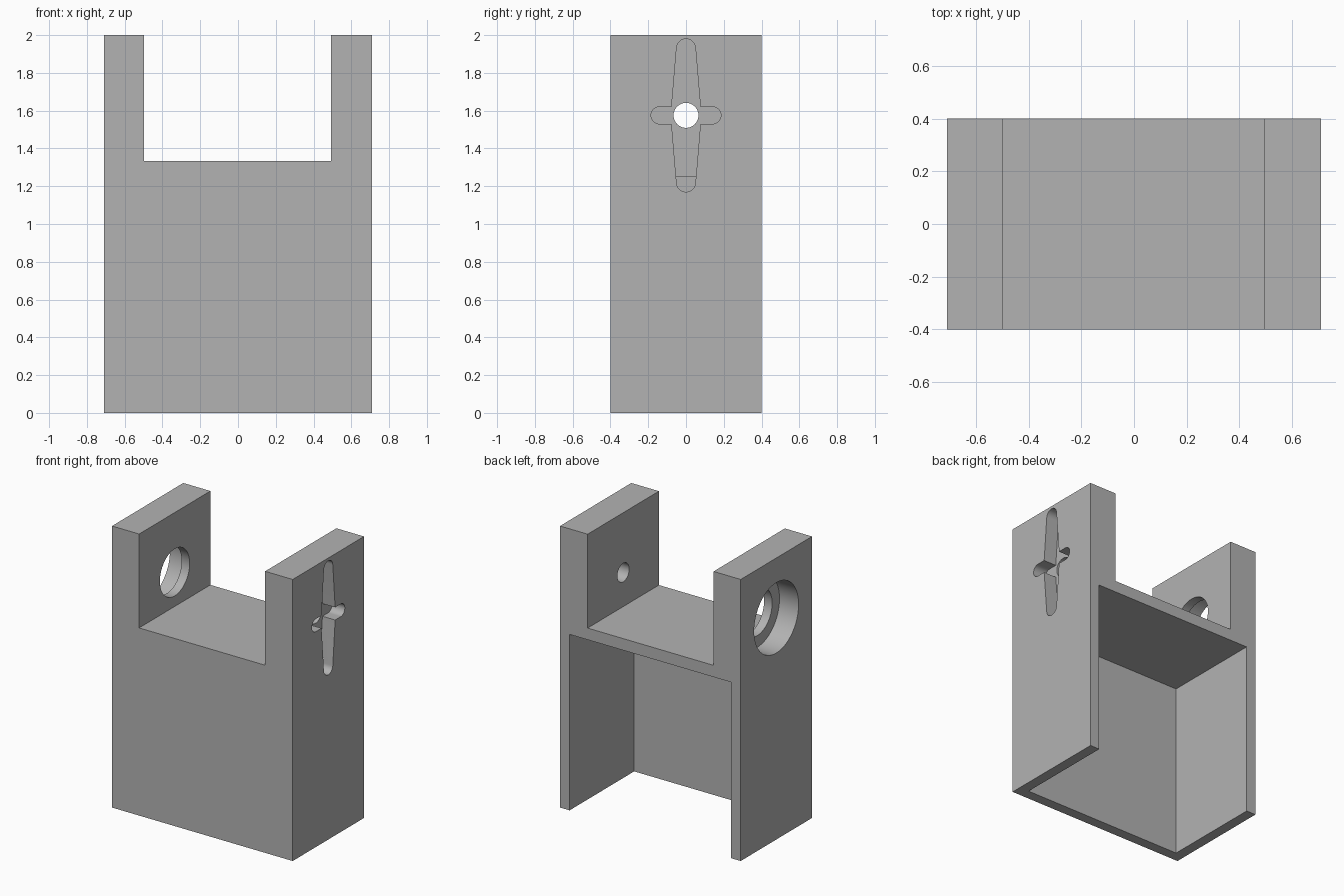
import bpy
import bmesh
from math import cos, sin, pi, radians

cube = bpy.data.objects.get("Cube")
if cube:
    bpy.data.objects.remove(cube, do_unlink=True)

WIDTH, DEPTH, HEIGHT = 1.42, 0.8, 2.0
FLOOR_Z, WALL, ROOF = 1.333, 0.075, 0.083
INNER_L, INNER_R = -0.497, 0.493
AXIS_Z = 1.575
X = WIDTH / 2
Y = DEPTH / 2

grey = bpy.data.materials.new("plain_grey")
grey.use_nodes = True
colour = (0.45, 0.45, 0.45, 1)
grey.diffuse_color = colour
grey.node_tree.nodes["Principled BSDF"].inputs["Base Color"].default_value = colour


def prism(name, points, offset):
    """Solid made by sweeping a closed 3D outline along an offset."""
    bm = bmesh.new()
    face = bm.faces.new([bm.verts.new(p) for p in points])
    swept = bmesh.ops.extrude_face_region(bm, geom=[face])
    verts = [v for v in swept["geom"] if isinstance(v, bmesh.types.BMVert)]
    bmesh.ops.translate(bm, verts=verts, vec=offset)
    bmesh.ops.recalc_face_normals(bm, faces=bm.faces)
    mesh = bpy.data.meshes.new(name)
    bm.to_mesh(mesh)
    bm.free()
    mesh.materials.append(grey)
    obj = bpy.data.objects.new(name, mesh)
    bpy.context.collection.objects.link(obj)
    return obj


def arc(cy, cz, r, start, end, steps):
    return [(cy + r * cos(radians(start + (end - start) * i / steps)),
             cz + r * sin(radians(start + (end - start) * i / steps)))
            for i in range(steps + 1)]


def cut(name, outline, x0, x1):
    """Subtract an outline in (y, z), centred on the axle, from x0 to x1."""
    cutter = prism(name, [(x0, y, AXIS_Z + z) for y, z in outline], (x1 - x0, 0, 0))
    subtract(cutter)


def subtract(cutter):
    cutter.hide_render = True
    mod = body.modifiers.new(cutter.name, "BOOLEAN")
    mod.operation = "DIFFERENCE"
    mod.solver = "EXACT"
    mod.object = cutter
    bpy.context.view_layer.objects.active = body
    bpy.ops.object.modifier_apply(modifier=mod.name)
    bpy.data.objects.remove(cutter, do_unlink=True)


# U-shaped bracket body
profile = [(-X, 0), (X, 0), (X, HEIGHT), (INNER_R, HEIGHT), (INNER_R, FLOOR_Z),
           (INNER_L, FLOOR_Z), (INNER_L, HEIGHT), (-X, HEIGHT)]
body = prism("bracket_body", [(x, -Y, z) for x, z in profile], (0, DEPTH, 0))

# Cavity open at the back and bottom
inner, top = X - WALL, FLOOR_Z - ROOF
corners = [(-inner, -0.2), (inner, -0.2), (inner, top), (-inner, top)]
subtract(prism("cavity", [(x, WALL - Y, z) for x, z in corners], (0, DEPTH, 0)))


def circle(r):
    return arc(0, 0, r, 0, 360, 64)[:-1]


# Stepped bearing hole in one upright
cut("bearing_seat", circle(0.25), -X - 0.1, -X + 0.15)
cut("bearing_hole", circle(0.167), -X - 0.1, INNER_L + 0.1)

# Cross-shaped pocket and axle hole in the other upright
pocket_x = X - 0.1
long_slot = ([(0.08, 0)] + arc(0, 0.355, 0.05, 4, 176, 20)
             + [(-0.08, 0)] + arc(0, -0.355, 0.05, 184, 356, 20))
short_slot = arc(0.14, 0, 0.045, -90, 90, 20) + arc(-0.14, 0, 0.045, 90, 270, 20)
cut("long_slot", long_slot, pocket_x, X + 0.1)
cut("short_slot", short_slot, pocket_x, X + 0.1)
cut("axle_hole", circle(0.066), INNER_R - 0.1, X + 0.1)

# Smooth curved walls, sharp corners
bpy.ops.object.select_all(action="DESELECT")
body.select_set(True)
bpy.context.view_layer.objects.active = body
bpy.ops.object.shade_smooth_by_angle(angle=radians(30))
